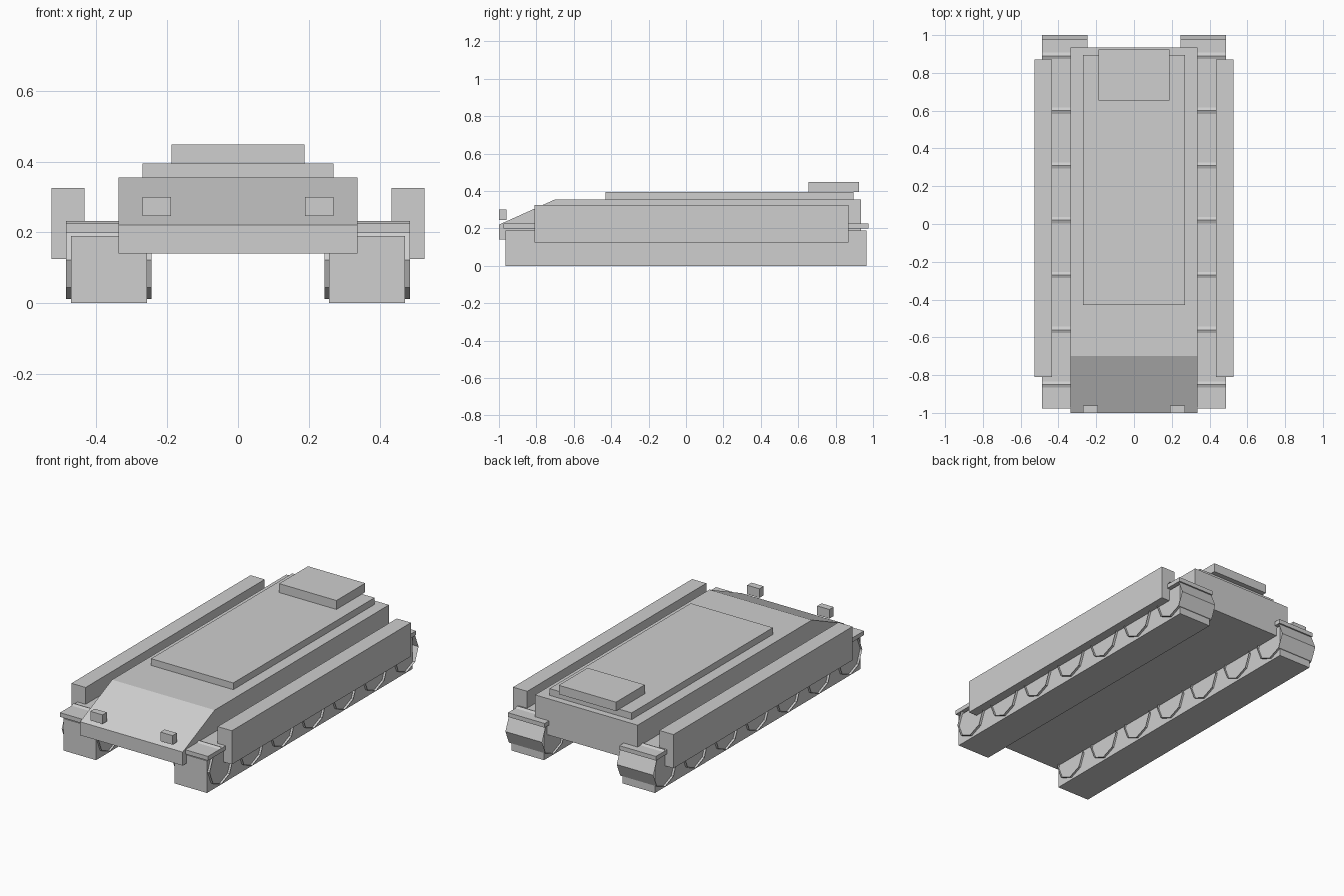
import bpy, bmesh, math

if "Cube" in bpy.data.objects:
    bpy.data.objects.remove(bpy.data.objects["Cube"])

# single flat grey paint
grey = bpy.data.materials.new("plain grey")
grey.diffuse_color = (0.62, 0.62, 0.62, 1)
grey.use_nodes = True
grey.node_tree.nodes["Principled BSDF"].inputs["Base Color"].default_value = grey.diffuse_color


def finish(name, bm):
    bmesh.ops.recalc_face_normals(bm, faces=bm.faces)
    me = bpy.data.meshes.new(name)
    bm.to_mesh(me)
    bm.free()
    me.materials.append(grey)
    ob = bpy.data.objects.new(name, me)
    bpy.context.collection.objects.link(ob)
    return ob


def extrude_profile(name, profile, x0, x1):
    """Extrude a (y, z) profile along x."""
    bm = bmesh.new()
    face = bm.faces.new([bm.verts.new((x0, y, z)) for y, z in profile])
    ext = bmesh.ops.extrude_face_region(bm, geom=[face])["geom"]
    verts = [g for g in ext if isinstance(g, bmesh.types.BMVert)]
    bmesh.ops.translate(bm, verts=verts, vec=(x1 - x0, 0, 0))
    return finish(name, bm)


def box(name, x0, x1, y0, y1, z0, z1):
    return extrude_profile(name, [(y0, z0), (y1, z0), (y1, z1), (y0, z1)], x0, x1)


def wheel_ring(name, x0, x1, y, z, r, sides=8):
    """Open tube with flat facets, axis along x."""
    bm = bmesh.new()
    rings = []
    for x in (x0, x1):
        rings.append([bm.verts.new((x, y + r * math.cos(math.tau * i / sides),
                                    z + r * math.sin(math.tau * i / sides)))
                      for i in range(sides)])
    a, b = rings
    for i in range(sides):
        j = (i + 1) % sides
        bm.faces.new((a[i], a[j], b[j], b[i]))
    return finish(name, bm)


# hull with sloped nose
extrude_profile("hull", [(-1, 0.14), (0.935, 0.14), (0.935, 0.355),
                         (-0.70, 0.355), (-1, 0.22)], -0.337, 0.337)
# raised deck and rear hatch
box("deck", -0.27, 0.27, -0.43, 0.895, 0.355, 0.395)
box("rear_hatch", -0.188, 0.188, 0.655, 0.925, 0.395, 0.448)

# parts repeated on both sides
for side, s in (("left", -1), ("right", 1)):
    def span(a, b):
        return sorted((s * a, s * b))
    box(f"track_{side}", *span(0.257, 0.472), -0.965, 0.965, 0, 0.19)
    box(f"fender_{side}", *span(0.245, 0.486), -0.976, 0.976, 0.2, 0.225)
    box(f"side_skirt_{side}", *span(0.434, 0.527), -0.81, 0.87, 0.125, 0.325)
    box(f"headlight_{side}", *span(0.19, 0.27), -1.0, -0.96, 0.246, 0.3)
    # seven road wheels
    for i in range(7):
        wheel_ring(f"wheel_{side}_{i + 1}", *span(0.245, 0.486),
                   -0.85 + 0.29 * i, 0.122, 0.11)
